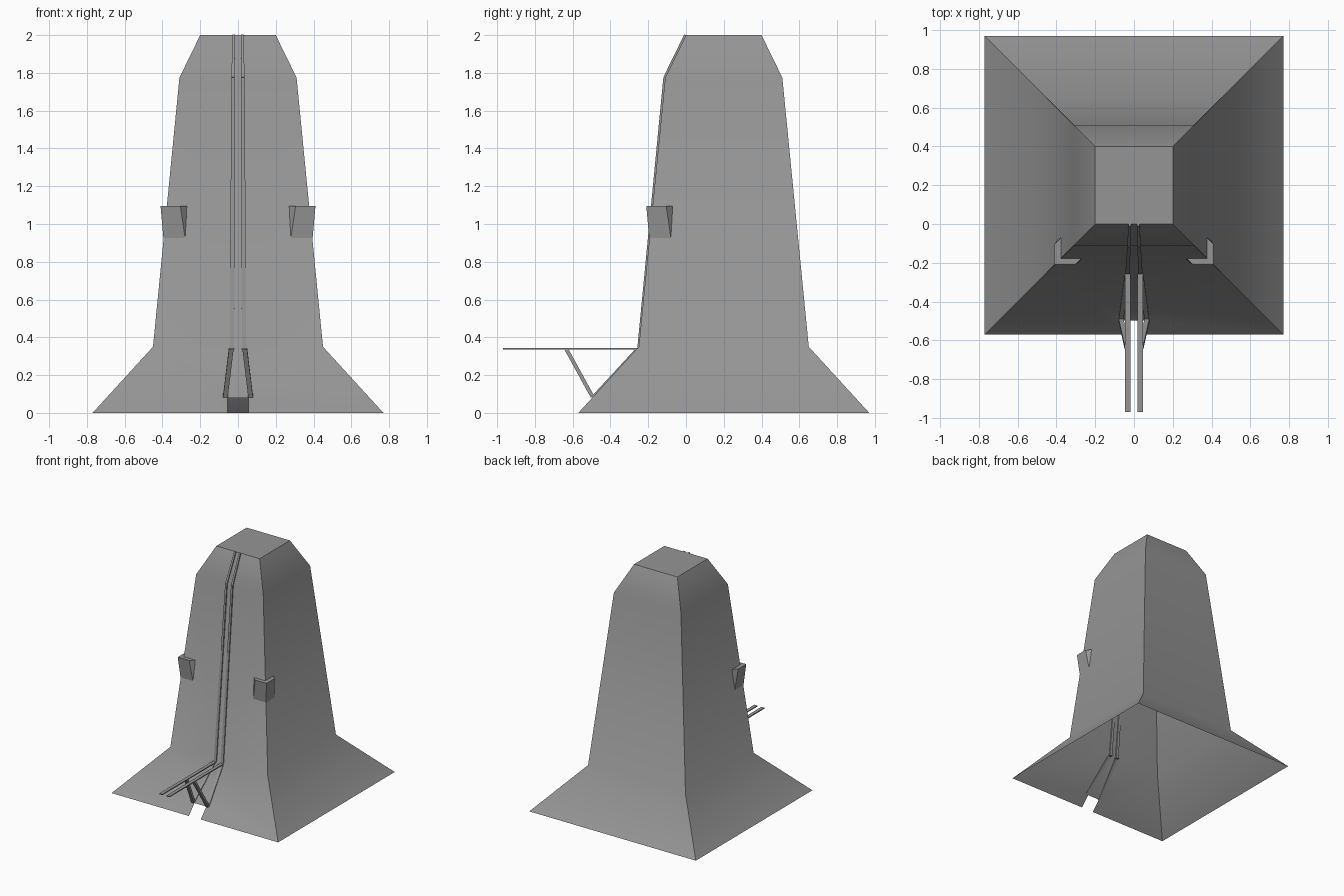
import bpy, bmesh, math
from mathutils import Vector

cube = bpy.data.objects.get("Cube")
if cube:
    bpy.data.objects.remove(cube, do_unlink=True)

grey = bpy.data.materials.new("stone_grey")
grey.use_nodes = True
colour = (0.3, 0.3, 0.3, 1)
grey.diffuse_color = colour
grey.node_tree.nodes["Principled BSDF"].inputs["Base Color"].default_value = colour

CENTRE_Y = 0.2  # tower axis


def finish(bm, name, smooth=False):
    bmesh.ops.recalc_face_normals(bm, faces=bm.faces)
    mesh = bpy.data.meshes.new(name)
    bm.to_mesh(mesh)
    bm.free()
    mesh.materials.append(grey)
    obj = bpy.data.objects.new(name, mesh)
    bpy.context.collection.objects.link(obj)
    if smooth:
        bpy.ops.object.select_all(action='DESELECT')
        obj.select_set(True)
        bpy.context.view_layer.objects.active = obj
        bpy.ops.object.shade_smooth_by_angle(angle=math.radians(45))
    return obj


def beam(name, a, b, wide_a, wide_b, thick):
    """Flat bar from a to b: widths lie along x, thickness across the bar."""
    a, b = Vector(a), Vector(b)
    out = (b - a).cross(Vector((1, 0, 0))).normalized() * thick / 2
    bm = bmesh.new()
    ends = []
    for p, w in ((a, wide_a), (b, wide_b)):
        side = Vector((w / 2, 0, 0))
        ends.append([bm.verts.new(p + s * side + t * out)
                     for s, t in ((-1, -1), (1, -1), (1, 1), (-1, 1))])
    for i in range(4):
        j = (i + 1) % 4
        bm.faces.new((ends[0][i], ends[0][j], ends[1][j], ends[1][i]))
    bm.faces.new(ends[0])
    bm.faces.new(ends[1])
    return finish(bm, name)


# Flared square tower shell, open underneath
bm = bmesh.new()
rings = []
for half, z in ((0.77, 0), (0.45, 0.35), (0.31, 1.775), (0.2, 2)):
    rings.append([bm.verts.new((sx * half, CENTRE_Y + sy * half, z))
                  for sx, sy in ((-1, -1), (1, -1), (1, 1), (-1, 1))])
for low, high in zip(rings, rings[1:]):
    for i in range(4):
        j = (i + 1) % 4
        bm.faces.new((low[i], low[j], high[j], high[i]))
bm.faces.new(rings[-1])

# Notch in the front skirt
def skirt():
    return [f for f in bm.faces
            if f.calc_center_median().z < 0.34
            and all(v.co.y < -0.24 for v in f.verts)]

for point, normal in (((-0.055, 0, 0), (1, 0, 0)), ((0.055, 0, 0), (1, 0, 0))):
    faces = skirt()
    geom = faces + list({e for f in faces for e in f.edges}) + list({v for f in faces for v in f.verts})
    bmesh.ops.bisect_plane(bm, geom=geom, plane_co=point, plane_no=normal)
middle = [f for f in skirt() if abs(f.calc_center_median().x) < 0.01]
geom = middle + [e for f in middle for e in f.edges] + [v for f in middle for v in f.verts]
bmesh.ops.bisect_plane(bm, geom=geom, plane_co=(0, 0, 0.08), plane_no=(0, 0, 1))
notch = [f for f in skirt()
         if abs(f.calc_center_median().x) < 0.01 and max(v.co.z for v in f.verts) < 0.1]
bmesh.ops.delete(bm, geom=notch, context='FACES')
finish(bm, "tower", smooth=True)

for s, label in ((1, "left"), (-1, "right")):
    # Track rail: horizontal launch section, then up the wall to the top
    beam(label + "_launch_rail", (s * 0.033, -0.97, 0.34), (s * 0.033, -0.24, 0.34), 0.028, 0.028, 0.008)
    beam(label + "_wall_rail", (s * 0.032, -0.25, 0.34), (s * 0.027, -0.112, 1.775), 0.024, 0.016, 0.016)
    beam(label + "_top_rail", (s * 0.027, -0.112, 1.775), (s * 0.022, -0.002, 2), 0.016, 0.014, 0.016)

    # Strut under the launch rail and brace lying on the skirt
    beam(label + "_strut", (s * 0.036, -0.635, 0.34), (s * 0.067, -0.495, 0.085), 0.025, 0.025, 0.02)
    beam(label + "_brace", (s * 0.067, -0.495, 0.085), (s * 0.036, -0.26, 0.34), 0.025, 0.025, 0.01)

    # Wedge bracket wrapping the front corner
    def ring(corner, tip, z):
        return [bm.verts.new((s * x, CENTRE_Y - y, z))
                for x, y in ((tip, corner), (corner, corner), (corner, tip))]
    bm = bmesh.new()
    outer = ring(0.41, 0.305, 1.095)
    inner = ring(0.376, 0.27, 1.095)
    base = ring(0.395, 0.28, 0.925)
    for k in (0, 1):
        for p, q in ((outer, inner), (outer, base), (inner, base)):
            bm.faces.new((p[k], p[k + 1], q[k + 1], q[k]))
    for k in (0, 2):
        bm.faces.new((outer[k], inner[k], base[k]))
    finish(bm, label + "_corner_bracket")
